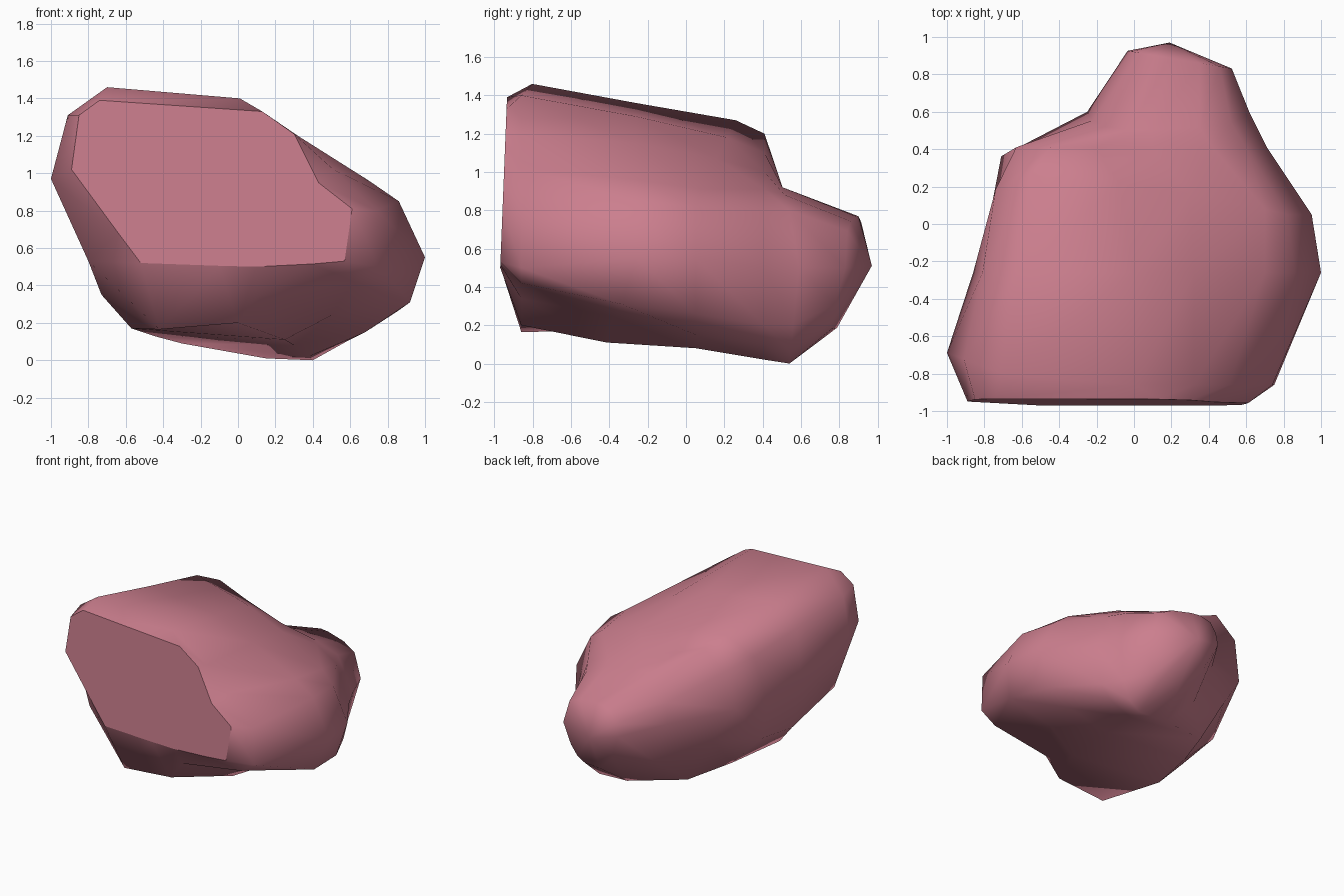
import bpy
import bmesh

# Remove the default object
default_cube = bpy.data.objects.get("Cube")
if default_cube:
    bpy.data.objects.remove(default_cube, do_unlink=True)


def make_material(name, colour):
    material = bpy.data.materials.new(name)
    material.use_nodes = True
    material.diffuse_color = colour
    shader = material.node_tree.nodes["Principled BSDF"]
    shader.inputs["Base Color"].default_value = colour
    shader.inputs["Roughness"].default_value = 0.8
    return material


def add_ring(bm, outline, depth):
    """Place an (x, z) outline; depth gives y for each point."""
    return [bm.verts.new((x, depth(x, z), z)) for x, z in outline]


def bridge(bm, near, far):
    """Join two matching rings with a band of smooth faces."""
    count = len(near)
    for i in range(count):
        j = (i + 1) % count
        face = bm.faces.new((near[i], near[j], far[j], far[i]))
        face.smooth = True


# Cross-sections, running clockwise from the left flank over the top
front_cut = [(-.89, 1.02), (-.85, 1.31), (-.74, 1.39), (.13, 1.33),
             (.3, 1.21), (.43, .95), (.61, .81), (.57, .53),
             (.4, .515), (.1, .5), (-.1, .505), (-.52, .52), (-.64, .68)]
front_rim = [(-1, .97), (-.91, 1.31), (-.7, 1.46), (.01, 1.4),
             (.32, 1.2), (.51, 1.02), (.74, .8), (.75, .5),
             (.62, .42), (.1, .34), (0, .2), (-.42, .165), (-.8, .53)]
widest_part = [(-.86, .8), (-.81, 1.2), (-.62, 1.36), (0, 1.29),
               (.32, 1.15), (.7, .96), (.86, .85), (1, .55),
               (.92, .31), (.5, .24), (.25, .11), (-.57, .17), (-.73, .35)]
middle = [(-.77, .7), (-.74, 1.12), (-.55, 1.27), (-.08, 1.18),
          (.3, 1.07), (.7, .91), (.82, .82), (.95, .55),
          (.85, .26), (.68, .15), (.3, .08), (-.45, .13), (-.72, .4)]
shoulder = [(-.71, .75), (-.63, 1.05), (-.45, 1.2), (-.2, 1.1),
            (.1, 1), (.42, .91), (.6, .8), (.71, .5),
            (.66, .2), (.58, .1), (.38, .02), (-.3, .09), (-.52, .47)]
neck = [(-.25, .6), (-.22, .75), (-.15, .87), (-.02, .92),
        (.1, .92), (.35, .88), (.52, .8), (.62, .5),
        (.57, .2), (.5, .06), (.4, 0), (.15, .01), (-.1, .25)]

# The rear knob narrows from the neck towards its own centre
knob_x, knob_z, knob_scale = .35, .5, .64
knob = [(knob_x + (x - knob_x) * knob_scale,
         knob_z + (z - knob_z) * knob_scale) for x, z in neck]

# Each section with its depth; some lean back or sweep round at the left
sections = [
    (front_cut, lambda x, z: -.99 + .04 * z),
    (front_rim, lambda x, z: -.86 + .38 * max(0, -x - .55)),
    (widest_part, lambda x, z: -.26 - .4 * max(0, .5 - z)),
    (middle, lambda x, z: .05 + .5 * max(0, z - .85)),
    (shoulder, lambda x, z: .41 - .6 * max(0, -x - .63)),
    (neck, lambda x, z: .6 - .3 * max(0, z - .6) - .1 * max(0, .6 - z)),
    (knob, lambda x, z: .92 - .17 * x - .3 * max(0, .5 - z)),
]

bm = bmesh.new()
rings = [add_ring(bm, outline, depth) for outline, depth in sections]

# Body skin
for near, far in zip(rings, rings[1:]):
    bridge(bm, near, far)

# Flat cut front face
cut_face = bm.faces.new(rings[0])
cut_face.smooth = False
for edge in cut_face.edges:
    edge.smooth = False

# Blunt rear tip
tip = bm.verts.new((.19, .97, .51))
last = rings[-1]
for i, vert in enumerate(last):
    face = bm.faces.new((vert, last[(i + 1) % len(last)], tip))
    face.smooth = True

bmesh.ops.recalc_face_normals(bm, faces=bm.faces[:])
mesh = bpy.data.meshes.new("boulder")
bm.to_mesh(mesh)
bm.free()

mesh.materials.append(make_material("dusty_pink", (.6, .21, .27, 1)))
boulder = bpy.data.objects.new("boulder", mesh)
bpy.context.collection.objects.link(boulder)
